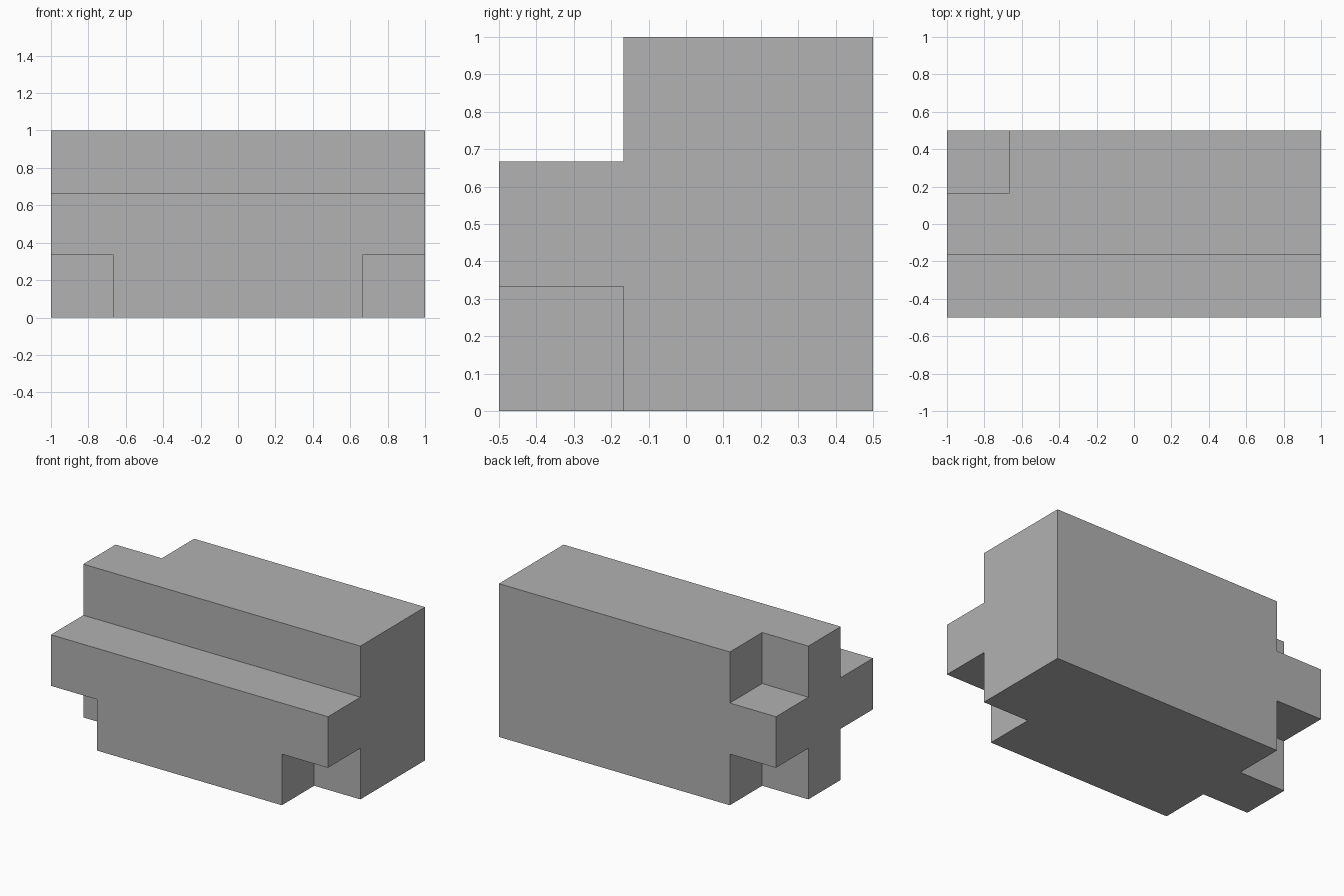
import bpy
import bmesh
from mathutils import Vector

cube = bpy.data.objects.get("Cube")
if cube:
    bpy.data.objects.remove(cube, do_unlink=True)

U = 1 / 3          # one module of the block: 6 x 3 x 3 modules
OVER = 0.2         # how far cutters reach past the block

grey = bpy.data.materials.new("grey")
grey.use_nodes = True
colour = (0.445, 0.445, 0.445, 1)
grey.diffuse_color = colour
grey.node_tree.nodes["Principled BSDF"].inputs["Base Color"].default_value = colour


def box(name, low, high):
    """Axis-aligned box between two corners."""
    low, high = Vector(low), Vector(high)
    bm = bmesh.new()
    bmesh.ops.create_cube(bm, size=1)
    bmesh.ops.scale(bm, vec=high - low, verts=bm.verts)
    bmesh.ops.translate(bm, vec=(low + high) / 2, verts=bm.verts)
    mesh = bpy.data.meshes.new(name)
    bm.to_mesh(mesh)
    bm.free()
    mesh.materials.append(grey)
    obj = bpy.data.objects.new(name, mesh)
    bpy.context.collection.objects.link(obj)
    return obj


def span(side, half, depth):
    """Range covering the outer part of an axis on the given side."""
    a, b = side * (half - depth), side * (half + OVER)
    return min(a, b), max(a, b)


def cut(name, low, high):
    cutter = box(name, low, high)
    cutter.hide_render = True
    cutter.hide_viewport = True
    mod = block.modifiers.new(name, "BOOLEAN")
    mod.operation = "DIFFERENCE"
    mod.solver = "EXACT"
    mod.object = cutter
    cutters.append(cutter)


def corner_notch(name, sx, sy, sz):
    """One-module notch at the corner given by three signs."""
    ranges = [span(sx, 1, U), span(sy, 0.5, U), span(sz, 0.5, U)]
    low, high = zip(*ranges)
    lift = Vector((0, 0, 0.5))
    cut(name, Vector(low) + lift, Vector(high) + lift)


# Main block
block = box("notched_block", (-1, -0.5, 0), (1, 0.5, 1))
cutters = []

# Step along the front top edge
cut("front_step_cutter", (-1 - OVER, -0.5 - OVER, 2 * U), (1 + OVER, -0.5 + U, 1 + OVER))

# Corner notches
corner_notch("left_front_bottom_cutter", 1, -1, -1)
corner_notch("right_front_bottom_cutter", -1, -1, -1)
corner_notch("right_back_bottom_cutter", -1, 1, -1)
corner_notch("right_back_top_cutter", -1, 1, 1)

# Bake the cuts and drop the cutters
bpy.context.view_layer.update()
graph = bpy.context.evaluated_depsgraph_get()
result = bpy.data.meshes.new_from_object(block.evaluated_get(graph))
block.modifiers.clear()
block.data = result
for cutter in cutters:
    bpy.data.objects.remove(cutter, do_unlink=True)
